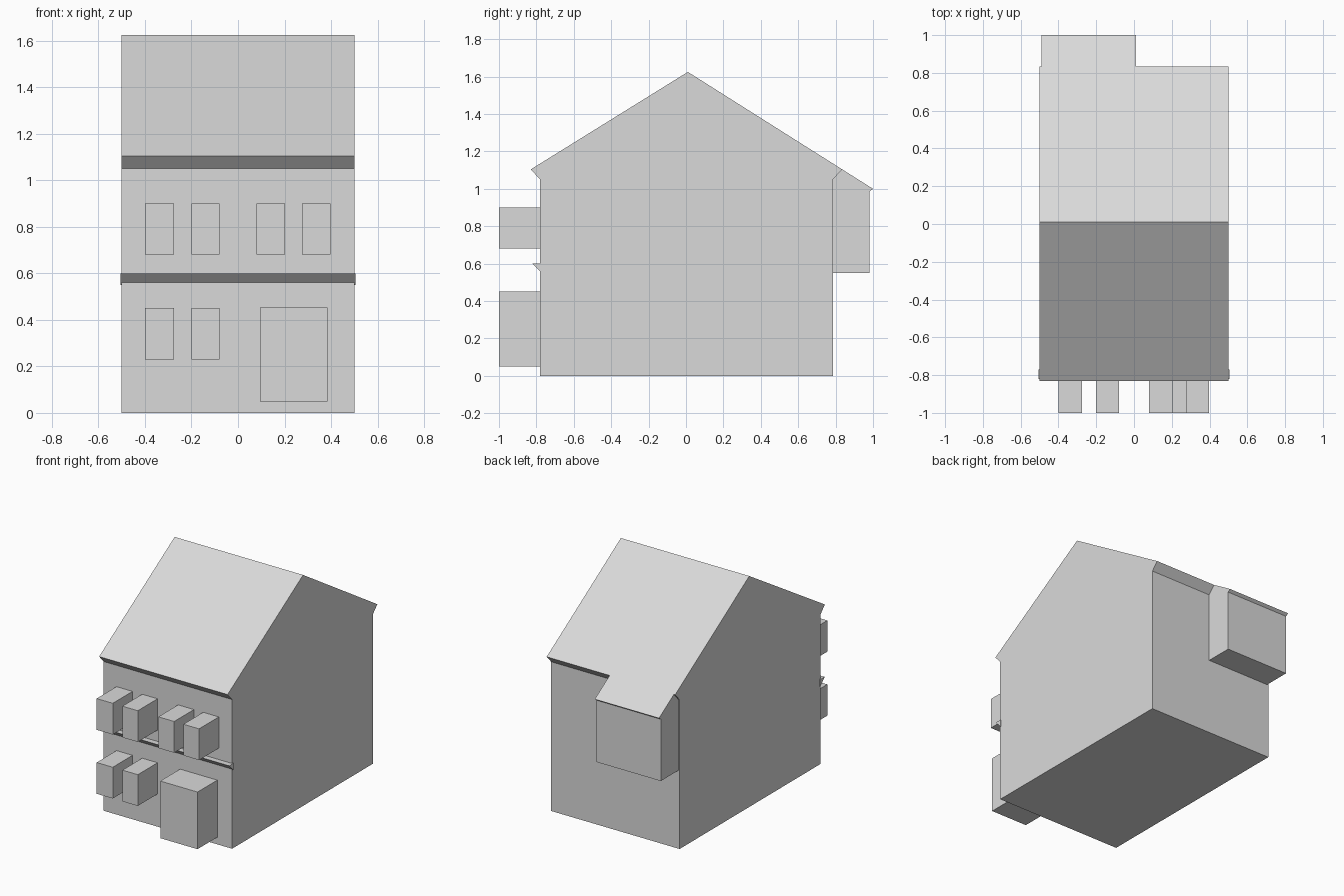
import bpy, bmesh

if "Cube" in bpy.data.objects:
    bpy.data.objects.remove(bpy.data.objects["Cube"])

grey = bpy.data.materials.new("plain grey")
grey.diffuse_color = (0.7, 0.7, 0.7, 1)
grey.use_nodes = True
grey.node_tree.nodes["Principled BSDF"].inputs["Base Color"].default_value = grey.diffuse_color


def extrude_profile(name, profile, x0, x1):
    """Extrude a (y, z) outline along x from x0 to x1."""
    bm = bmesh.new()
    face = bm.faces.new([bm.verts.new((x0, y, z)) for y, z in profile])
    out = bmesh.ops.extrude_face_region(bm, geom=[face], use_keep_orig=True)
    moved = [g for g in out["geom"] if isinstance(g, bmesh.types.BMVert)]
    bmesh.ops.translate(bm, verts=moved, vec=(x1 - x0, 0, 0))
    bmesh.ops.recalc_face_normals(bm, faces=bm.faces)
    mesh = bpy.data.meshes.new(name)
    bm.to_mesh(mesh)
    bm.free()
    mesh.materials.append(grey)
    obj = bpy.data.objects.new(name, mesh)
    bpy.context.collection.objects.link(obj)
    return obj


def front_block(name, x0, x1, z0, z1):
    """Box standing out of the front wall."""
    extrude_profile(name, [(-1, z0), (-0.77, z0), (-0.77, z1), (-1, z1)], x0, x1)


# House body with gabled roof and small chamfered eaves
extrude_profile("house_body", [
    (-0.78, 0), (0.785, 0), (0.785, 1.05), (0.835, 1.104),
    (0.01, 1.625), (-0.83, 1.104), (-0.78, 1.05)], -0.5, 0.5)

# Rear bay, its roof continuing the main slope
extrude_profile("rear_bay", [
    (0.75, 0.55), (0.98, 0.55), (0.98, 0.985), (1.0, 1.0),
    (0.835, 1.104), (0.75, 1.1)], -0.49, 0.01)

# Wedge ledge between the storeys
extrude_profile("front_ledge", [(-0.82, 0.6), (-0.77, 0.6), (-0.77, 0.55)], -0.506, 0.506)

# Window blocks and door block
columns = [(-0.4, -0.275), (-0.2, -0.08), (0.08, 0.203), (0.275, 0.397)]
for i, (x0, x1) in enumerate(columns):
    front_block(f"upper_window_{i + 1}", x0, x1, 0.68, 0.9)
for i, (x0, x1) in enumerate(columns[:2]):
    front_block(f"lower_window_{i + 1}", x0, x1, 0.23, 0.45)
front_block("door", 0.095, 0.385, 0.05, 0.452)
